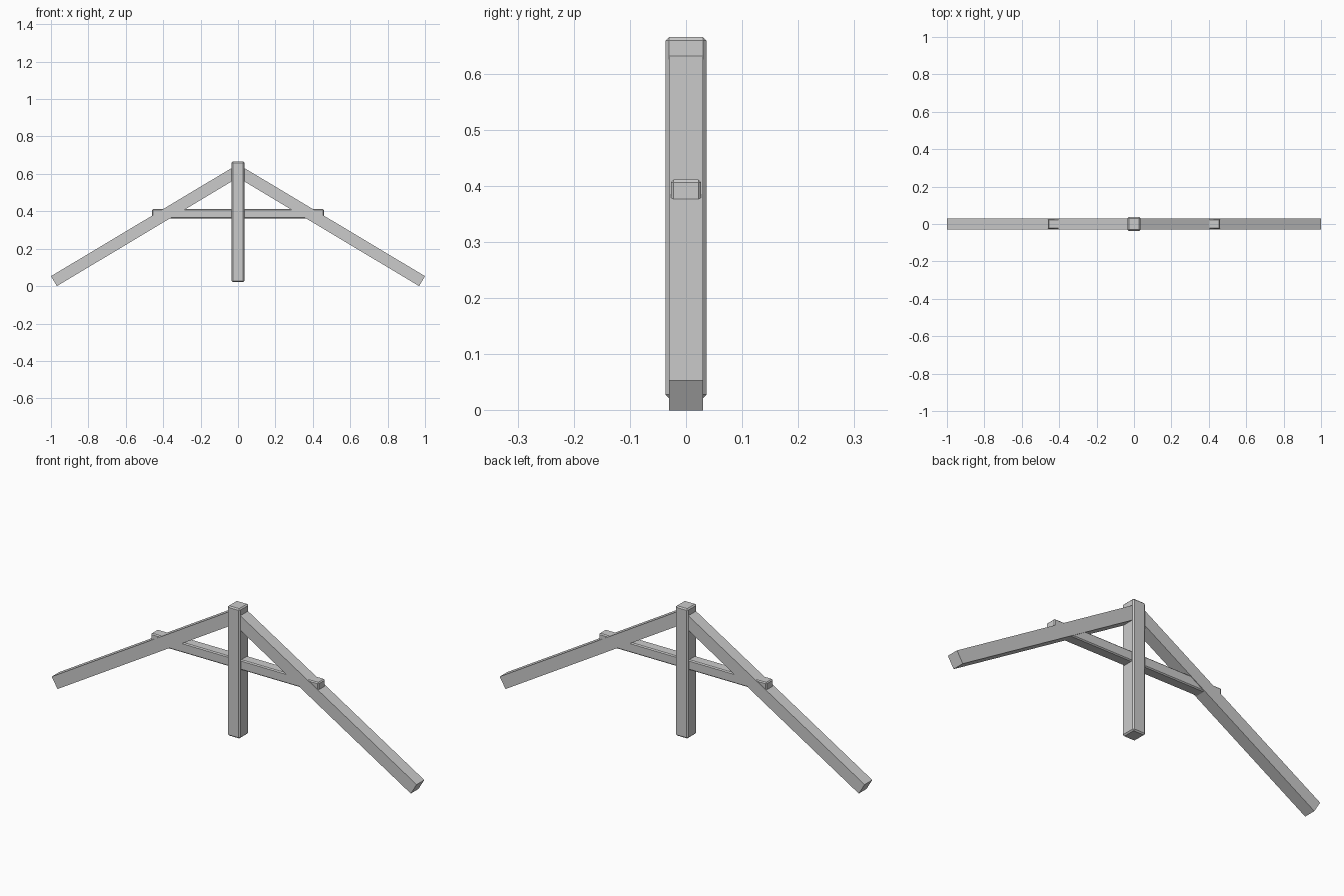
import bpy
import bmesh
import math

cube = bpy.data.objects.get("Cube")
if cube:
    bpy.data.objects.remove(cube, do_unlink=True)

# One plain grey for all timbers
grey = bpy.data.materials.new("plain_grey")
grey.use_nodes = True
COLOUR = (0.6, 0.6, 0.6, 1)
grey.diffuse_color = COLOUR
grey.node_tree.nodes["Principled BSDF"].inputs["Base Color"].default_value = COLOUR


def add_object(name, bm):
    bmesh.ops.recalc_face_normals(bm, faces=bm.faces)
    mesh = bpy.data.meshes.new(name)
    bm.to_mesh(mesh)
    bm.free()
    mesh.materials.append(grey)
    obj = bpy.data.objects.new(name, mesh)
    bpy.context.collection.objects.link(obj)
    return obj


def chamfered_timber(name, size, centre_z, chamfer):
    bm = bmesh.new()
    bmesh.ops.create_cube(bm, size=1)
    bmesh.ops.scale(bm, vec=size, verts=bm.verts)
    bmesh.ops.translate(bm, vec=(0, 0, centre_z), verts=bm.verts)
    obj = add_object(name, bm)
    bevel = obj.modifiers.new("chamfer", "BEVEL")
    bevel.width = chamfer
    bevel.segments = 1


def rafter(name, side):
    # Side profile: square-cut foot, plumb-cut head hidden inside the post
    pitch = math.radians(30.9)
    rise = 0.053
    foot_x = 1 - rise * math.tan(pitch)
    profile = [
        (foot_x, 0),
        (1, rise),
        (0, rise + math.tan(pitch)),
        (0, foot_x * math.tan(pitch)),
    ]
    bm = bmesh.new()
    face = bm.faces.new([bm.verts.new((side * x, -0.03, z)) for x, z in profile])
    result = bmesh.ops.extrude_face_region(bm, geom=[face])
    moved = [v for v in result["geom"] if isinstance(v, bmesh.types.BMVert)]
    bmesh.ops.translate(bm, vec=(0, 0.06, 0), verts=moved)
    add_object(name, bm)


# Central post, horizontal tie and the two sloping rafters
chamfered_timber("king_post", (0.068, 0.073, 0.643), 0.3435, 0.006)
chamfered_timber("collar_beam", (0.92, 0.054, 0.05), 0.386, 0.005)
for side, label in ((1, "left"), (-1, "right")):
    rafter(label + "_rafter", side)
